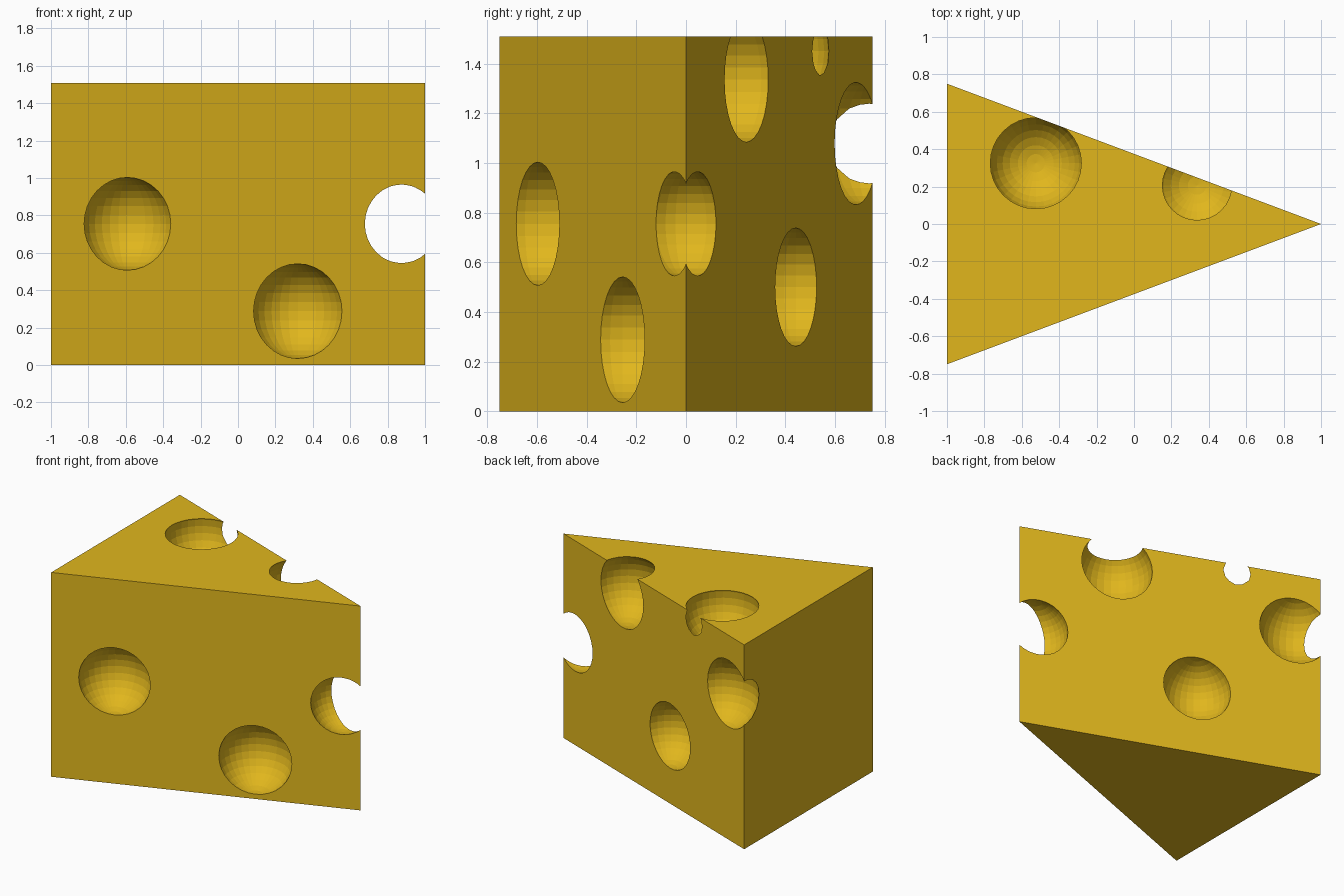
import bpy, bmesh
from mathutils import Vector, Matrix

if "Cube" in bpy.data.objects:
    bpy.data.objects.remove(bpy.data.objects["Cube"])

HEIGHT = 1.508
FOOTPRINT = [(-1, -0.75), (1, 0), (-1, 0.75)]

# bubble centres and radii
BUBBLES = [
    ((-0.59, -0.60, 0.755), 0.248),    # front face, left
    ((0.32, -0.256, 0.288), 0.253),    # front face, low right
    ((0.857, 0.0, 0.755), 0.216),      # through the tip
    ((-0.525, 0.325, 1.45), 0.251),    # top, left
    ((0.337, 0.206, 1.335), 0.254),    # top and back edge
    ((-0.18, 0.442, 0.50), 0.238),     # back face, middle
    ((-0.806, 0.738, 1.078), 0.253),   # back left corner
]


def make_object(name, bm):
    mesh = bpy.data.meshes.new(name)
    bm.normal_update()
    bm.to_mesh(mesh)
    bm.free()
    obj = bpy.data.objects.new(name, mesh)
    bpy.context.collection.objects.link(obj)
    return obj


mat = bpy.data.materials.new("cheese_yellow")
mat.diffuse_color = (0.75, 0.47, 0.012, 1)
mat.use_nodes = True
mat.node_tree.nodes["Principled BSDF"].inputs["Base Color"].default_value = mat.diffuse_color

# wedge: triangle pulled upwards
bm = bmesh.new()
base = bm.faces.new([bm.verts.new((x, y, 0)) for x, y in FOOTPRINT])
top = bmesh.ops.extrude_face_region(bm, geom=[base], use_keep_orig=True)["geom"]
bmesh.ops.translate(bm, vec=(0, 0, HEIGHT),
                    verts=[v for v in top if isinstance(v, bmesh.types.BMVert)])
bmesh.ops.recalc_face_normals(bm, faces=bm.faces)
wedge = make_object("cheese_wedge", bm)
wedge.data.materials.append(mat)

# bubble cutters in one mesh
bm = bmesh.new()
for centre, radius in BUBBLES:
    bmesh.ops.create_uvsphere(bm, u_segments=32, v_segments=16, radius=radius,
                              matrix=Matrix.Translation(Vector(centre)))
cutter = make_object("bubble_cutter", bm)
cutter.data.materials.append(mat)
cutter.hide_render = True

# carve the bubbles out of the wedge
mod = wedge.modifiers.new("bubbles", 'BOOLEAN')
mod.operation = 'DIFFERENCE'
mod.solver = 'EXACT'
mod.object = cutter
bpy.context.view_layer.objects.active = wedge
bpy.ops.object.modifier_apply(modifier=mod.name)
bpy.data.objects.remove(cutter, do_unlink=True)
